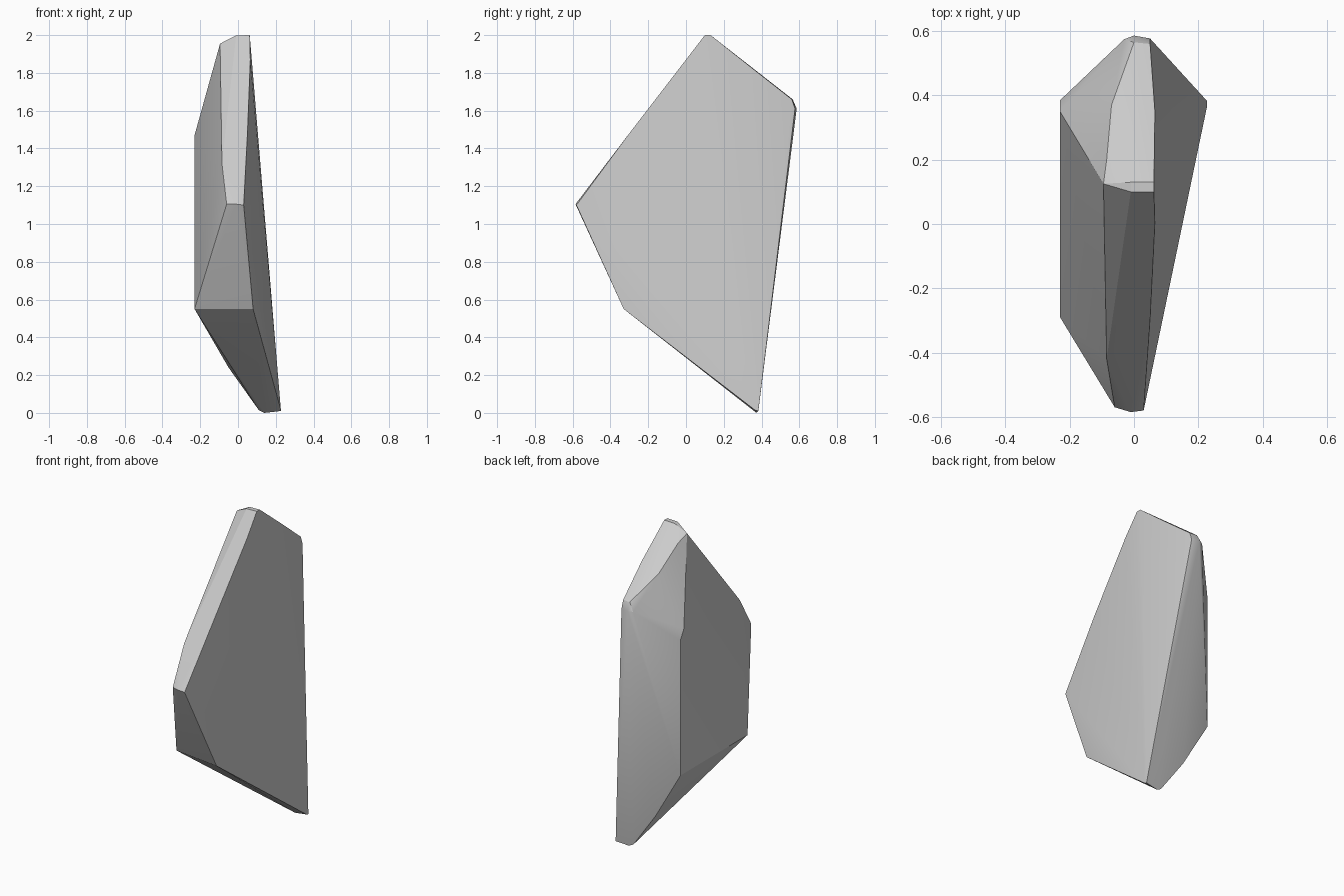
import bpy
import bmesh
import math

cube = bpy.data.objects.get("Cube")
if cube:
    bpy.data.objects.remove(cube, do_unlink=True)


def make_material(name, value):
    mat = bpy.data.materials.new(name)
    colour = (value, value, value, 1)
    mat.use_nodes = True
    mat.diffuse_color = colour
    mat.node_tree.nodes["Principled BSDF"].inputs["Base Color"].default_value = colour
    return mat


def faceted_solid(name, corners, material, smooth_angle):
    """Wrap the corner points in a closed faceted skin."""
    bm = bmesh.new()
    for corner in corners:
        bm.verts.new(corner)
    bmesh.ops.convex_hull(bm, input=bm.verts[:])
    loose = [v for v in bm.verts if not v.link_faces]
    bmesh.ops.delete(bm, geom=loose, context='VERTS')
    bmesh.ops.recalc_face_normals(bm, faces=bm.faces[:])
    mesh = bpy.data.meshes.new(name)
    bm.to_mesh(mesh)
    bm.free()
    mesh.materials.append(material)
    obj = bpy.data.objects.new(name, mesh)
    bpy.context.collection.objects.link(obj)
    bpy.ops.object.select_all(action='DESELECT')
    obj.select_set(True)
    bpy.context.view_layer.objects.active = obj
    bpy.ops.object.shade_smooth_by_angle(angle=math.radians(smooth_angle))
    return obj


# Broad left side: a five-cornered, slightly folded panel
left_panel = [(.062, .1, 2), (.062, .13, 2),
              (.05, .56, 1.66), (.05, .577, 1.61),
              (.227, .383, .01), (.227, .365, .015),
              (.08, -.33, .55), (.03, -.58, 1.1)]

# Gentle bulge of its upper edges
left_edges = [(.065, .35, 1.825), (.065, 0, 1.87), (.05, -.3, 1.48)]

# Worn peak, and the ridges running back and forward from it
peak = [(-.01, .1, 1.998), (-.01, .13, 1.998), (-.095, .125, 1.955)]
ridges = [(-.085, .2, 1.92), (-.07, .37, 1.79), (-.085, -.42, 1.32)]

# Softened back corner, foot and front point
back_corner = [(0, .565, 1.66), (0, .586, 1.61), (-.03, .575, 1.61)]
foot = [(.14, .373, 0), (.11, .372, .015), (-.05, .38, .24)]
front_point = [(-.01, -.585, 1.105), (-.06, -.57, 1.105)]

# Bulging right side: a facet with one blunted top corner
right_facet = [(-.23, .385, 1.41), (-.23, .35, 1.47),
               (-.23, .383, .55), (-.23, -.29, .55)]

stone = make_material("light grey stone", .6)
faceted_solid("rock_shard",
              left_panel + left_edges + peak + ridges + back_corner
              + foot + front_point + right_facet,
              stone, 25)
